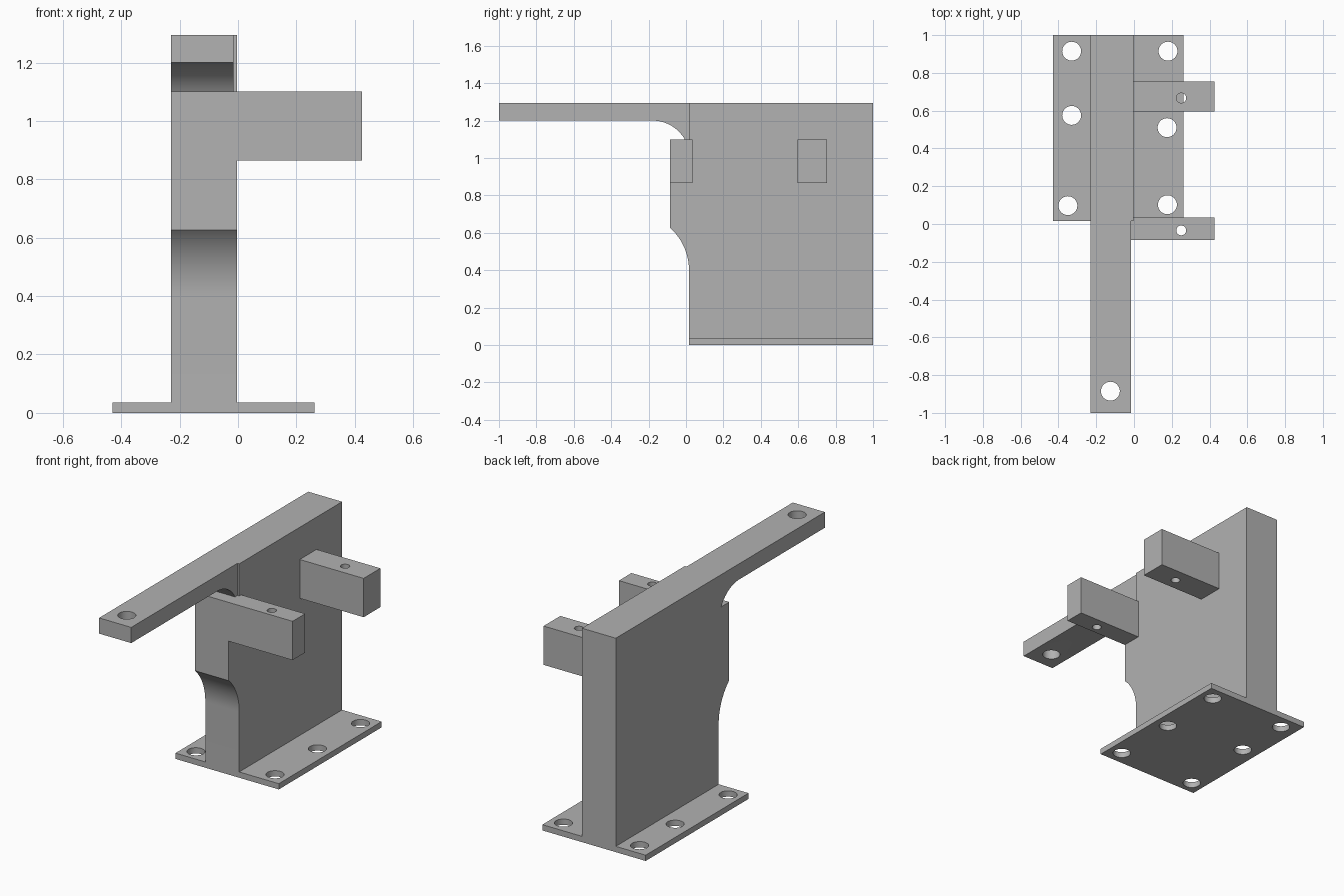
import bpy
import bmesh
from math import cos, sin, radians
from mathutils import Matrix, Vector

if "Cube" in bpy.data.objects:
    bpy.data.objects.remove(bpy.data.objects["Cube"], do_unlink=True)

grey = bpy.data.materials.new("plain grey")
grey.use_nodes = True
colour = (0.445, 0.445, 0.445, 1)
grey.diffuse_color = colour
grey.node_tree.nodes["Principled BSDF"].inputs["Base Color"].default_value = colour


def add_object(name, bm):
    bmesh.ops.recalc_face_normals(bm, faces=bm.faces)
    mesh = bpy.data.meshes.new(name)
    bm.to_mesh(mesh)
    bm.free()
    mesh.materials.append(grey)
    obj = bpy.data.objects.new(name, mesh)
    bpy.context.collection.objects.link(obj)
    return obj


def extrude_profile(name, profile, x0, x1):
    """Extrude a (y, z) outline from x0 to x1."""
    bm = bmesh.new()
    face = bm.faces.new([bm.verts.new((x0, y, z)) for y, z in profile])
    grown = bmesh.ops.extrude_face_region(bm, geom=[face])
    verts = [v for v in grown["geom"] if isinstance(v, bmesh.types.BMVert)]
    bmesh.ops.translate(bm, verts=verts, vec=Vector((x1 - x0, 0, 0)))
    return add_object(name, bm)


def box(name, x0, x1, y0, y1, z0, z1):
    return extrude_profile(name, [(y0, z0), (y1, z0), (y1, z1), (y0, z1)], x0, x1)


def arc(cy, cz, r, a0, a1, n=16):
    angles = [radians(a0 + (a1 - a0) * i / n) for i in range(n + 1)]
    return [(cy + r * cos(a), cz + r * sin(a)) for a in angles]


def drill(obj, centres, radius):
    """Cut vertical through holes at the (x, y) centres."""
    bm = bmesh.new()
    for x, y in centres:
        bmesh.ops.create_cone(bm, cap_ends=True, segments=40, radius1=radius,
                              radius2=radius, depth=4,
                              matrix=Matrix.Translation((x, y, 0.5)))
    cutter = add_object("hole_cutter", bm)
    cutter.hide_render = True
    mod = obj.modifiers.new("holes", 'BOOLEAN')
    mod.operation = 'DIFFERENCE'
    mod.solver = 'EXACT'
    mod.object = cutter
    select(obj)
    bpy.ops.object.modifier_apply(modifier=mod.name)
    bpy.data.objects.remove(cutter, do_unlink=True)


def select(obj):
    bpy.ops.object.select_all(action='DESELECT')
    obj.select_set(True)
    bpy.context.view_layer.objects.active = obj


LEFT, RIGHT = -0.003, -0.23       # side faces of the wall
FRONT, NOSE = 0.016, -0.085       # front faces of the wall and its nose
TOP, SHELF, FLOOR = 1.295, 1.1, 0.035

# Base plate with six screw holes
base = box("base_plate", -0.43, 0.262, FRONT, 1, 0, FLOOR)
drill(base, [(-0.33, 0.915), (-0.33, 0.575), (-0.35, 0.097),
             (0.18, 0.915), (0.175, 0.51), (0.177, 0.102)], 0.05)

# Upright wall with a nose that curves back to the lower front
wall = extrude_profile("upright_wall", [
    (1, FLOOR), (1, TOP), (FRONT, TOP), (FRONT, SHELF), (NOSE, SHELF),
    *arc(-0.288, 0.4, 0.304, 48, 0), (FRONT, FLOOR)], RIGHT, LEFT)

# Long arm with a rounded underside where it meets the wall
arm = extrude_profile("top_arm", [
    (FRONT, TOP), (-1, TOP), (-1, 1.2),
    *arc(-0.18, 1.0, 0.2, 90, 30), (FRONT, SHELF)], RIGHT, -0.015)
drill(arm, [(-0.125, -0.885)], 0.05)

# Two side brackets, each with a small pin hole
brackets = []
for name, y0, y1, hole_y in (("front_bracket", NOSE, 0.035, -0.034),
                             ("rear_bracket", 0.595, 0.755, 0.667)):
    bracket = box(name, LEFT, 0.425, y0, y1, 0.865, SHELF)
    drill(bracket, [(0.25, hole_y)], 0.026)
    brackets.append(bracket)

for obj in (base, wall, arm, *brackets):
    select(obj)
    bpy.ops.object.shade_smooth_by_angle(angle=radians(30))
